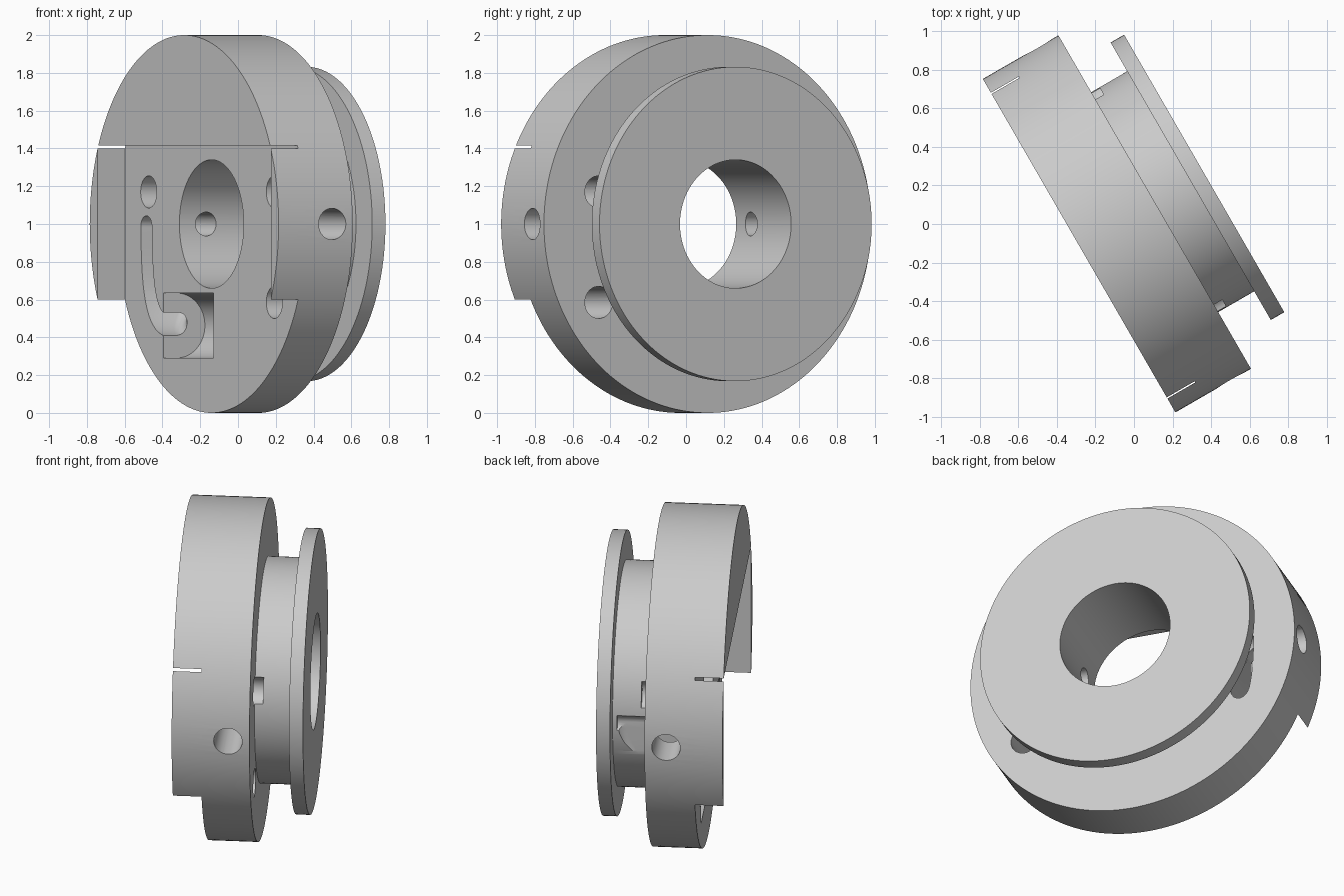
import bpy, bmesh, math
from mathutils import Matrix, Vector

# Working frame: x across the wheel, y along its axle (front to back), z up
FRONT, RECESS, BACK, HUB_END, REAR = -0.303, -0.136, 0.15, 0.366, 0.447

old = bpy.data.objects.get("Cube")
if old:
    bpy.data.objects.remove(old)

steel = bpy.data.materials.new("plain_grey")
steel.use_nodes = True
GREY = (0.6, 0.6, 0.6, 1)
steel.diffuse_color = GREY
steel.node_tree.nodes["Principled BSDF"].inputs["Base Color"].default_value = GREY


def make(name, bm):
    bmesh.ops.recalc_face_normals(bm, faces=bm.faces[:])
    mesh = bpy.data.meshes.new(name)
    bm.to_mesh(mesh)
    bm.free()
    mesh.materials.append(steel)
    obj = bpy.data.objects.new(name, mesh)
    bpy.context.collection.objects.link(obj)
    return obj


def lathe(name, profile, steps=160):
    """Closed ring of (radius, y) points turned about the axle."""
    bm = bmesh.new()
    rings = []
    for i in range(steps):
        a = math.tau * i / steps
        rings.append([bm.verts.new((r * math.cos(a), y, r * math.sin(a))) for r, y in profile])
    n = len(profile)
    for i in range(steps):
        p, q = rings[i], rings[(i + 1) % steps]
        for k in range(n):
            m = (k + 1) % n
            bm.faces.new((p[k], p[m], q[m], q[k]))
    return make(name, bm)


def box(name, lo, hi):
    lo, hi = Vector(lo), Vector(hi)
    bm = bmesh.new()
    bmesh.ops.create_cube(bm, size=1, matrix=Matrix.Translation((lo + hi) / 2) @ Matrix.Diagonal((*(hi - lo), 1)))
    return make(name, bm)


def rod(name, start, end, radius, steps=40):
    start, end = Vector(start), Vector(end)
    d = end - start
    bm = bmesh.new()
    turn = d.to_track_quat('Z', 'Y').to_matrix().to_4x4()
    bmesh.ops.create_cone(bm, cap_ends=True, segments=steps, radius1=radius, radius2=radius,
                          depth=d.length, matrix=Matrix.Translation((start + end) / 2) @ turn)
    return make(name, bm)


def groove(name, path, r):
    """Round-floored channel through (x, z, floor y) stations, open to the front."""
    bm = bmesh.new()
    rows = []
    for i, (x, z, floor) in enumerate(path):
        a, b = path[max(i - 1, 0)], path[min(i + 1, len(path) - 1)]
        side = Vector((b[1] - a[1], 0, a[0] - b[0])).normalized()
        base = Vector((x, 0, z))
        row = [base + side * r + Vector((0, FRONT, 0))]
        for k in range(9):
            t = math.pi * k / 8
            row.append(base + side * r * math.cos(t) + Vector((0, floor - r + r * math.sin(t), 0)))
        row.append(base - side * r + Vector((0, FRONT, 0)))
        rows.append([bm.verts.new(v) for v in row])
    n = len(rows[0])
    for p, q in zip(rows, rows[1:]):
        for k in range(n):
            m = (k + 1) % n
            bm.faces.new((p[k], p[m], q[m], q[k]))
    bm.faces.new(rows[0])
    bm.faces.new(rows[-1])
    return make(name, bm)


# Disc, hub, rear flange and bore in one turned body
wheel = lathe("stepped_wheel", [(0.34, FRONT), (1, FRONT), (1, BACK), (0.66, BACK), (0.66, HUB_END),
                                (0.832, HUB_END), (0.832, REAR), (0.34, REAR)])

# Front recess, leaving the top cap and two side cheeks
cutters = [box("front_recess", (-0.917, -0.6, -1.3), (0.917, RECESS, 0.415))]

# Stepped screw holes from the rim to the bore
for side in (-1, 1):
    cutters.append(rod("screw_hole", (side * 0.6, 0.025, 0), (side * 1.2, 0.025, 0), 0.083))
    cutters.append(rod("screw_hole_tip", (side * 0.2, 0.025, 0), (side * 0.7, 0.025, 0), 0.063))

# Holes along the axle
for x, z in ((-0.665, 0.17), (0.665, 0.17), (0.665, -0.415)):
    cutters.append(rod("axial_hole", (x, FRONT, z), (x, 0.2, z), 0.085))

# Round-backed pocket below the bore
PZ, PR, PY = -0.5375, 0.172, -0.054
cutters.append(box("pocket_mouth", (-0.51, FRONT, PZ - PR), (0.02, PY, PZ + PR)))
cutters.append(rod("pocket_back", (-0.51, PY, PZ), (0.02, PY, PZ), PR, 64))

# Curved channel, deepest at its top, running into the pocket
ctrl = [Vector(p) for p in ((-0.69, -0.015, 0.35), (-0.685, -0.27, 0.33),
                            (-0.67, -0.54, 0.0), (-0.45, PZ, 0.0))]
path = []
for i in range(21):
    t = i / 20
    s = 1 - t
    path.append(tuple(ctrl[0] * s**3 + ctrl[1] * 3 * s * s * t + ctrl[2] * 3 * s * t * t + ctrl[3] * t**3))
cutters.append(groove("channel", path, 0.058))
x, z, deep = path[0]
cutters.append(rod("channel_end", (x, FRONT, z), (x, deep - 0.01, z), 0.0585))

for c in cutters:
    c.hide_render = True
    mod = wheel.modifiers.new(c.name, 'BOOLEAN')
    mod.operation = 'DIFFERENCE'
    mod.solver = 'EXACT'
    mod.object = c

# Bake the cuts and drop the cutters
bpy.context.view_layer.update()
baked = bpy.data.meshes.new_from_object(wheel.evaluated_get(bpy.context.evaluated_depsgraph_get()))
wheel.modifiers.clear()
wheel.data = baked
baked.materials.clear()
baked.materials.append(steel)
for c in cutters:
    bpy.data.objects.remove(c)

# Stand the wheel up at its angle
wheel.rotation_euler = (0, 0, math.radians(-60))
wheel.location = (-0.0225, 0.039, 1)
bpy.ops.object.select_all(action='DESELECT')
wheel.select_set(True)
bpy.context.view_layer.objects.active = wheel
bpy.ops.object.shade_smooth_by_angle(angle=math.radians(30))
